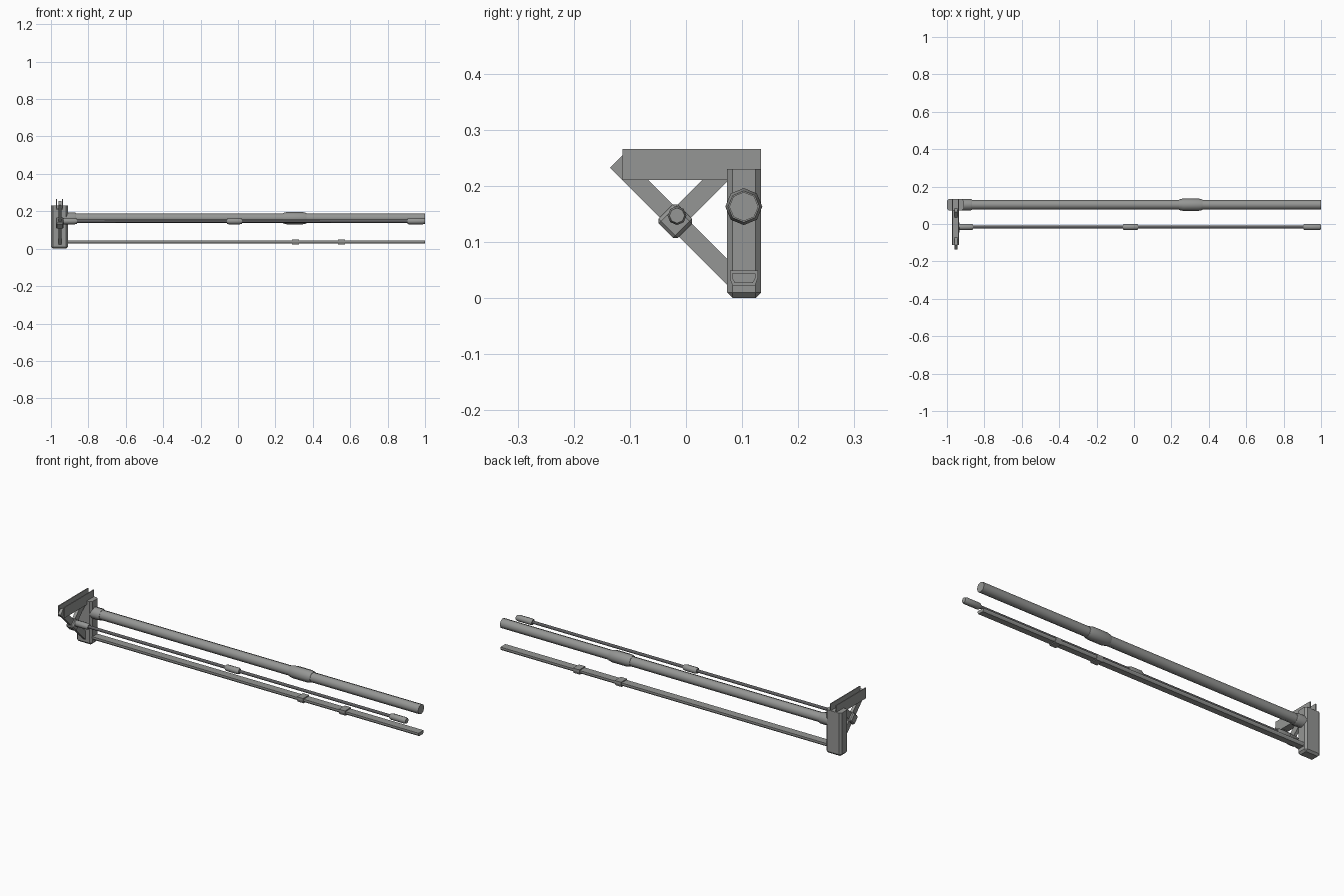
import bpy, bmesh, math
from mathutils import Matrix, Vector

if "Cube" in bpy.data.objects:
    bpy.data.objects.remove(bpy.data.objects["Cube"])


def material(name, rgb):
    m = bpy.data.materials.new(name)
    m.diffuse_color = (*rgb, 1)
    m.use_nodes = True
    m.node_tree.nodes["Principled BSDF"].inputs["Base Color"].default_value = m.diffuse_color
    return m


grey = material("steel_grey", (0.30, 0.305, 0.297))
dark = material("dark_steel", (0.11, 0.11, 0.115))


def finish(name, bm, smooth=False, mat=grey):
    bmesh.ops.recalc_face_normals(bm, faces=bm.faces)
    me = bpy.data.meshes.new(name)
    bm.to_mesh(me)
    bm.free()
    me.materials.append(mat)
    ob = bpy.data.objects.new(name, me)
    bpy.context.collection.objects.link(ob)
    if smooth:
        bpy.ops.object.select_all(action='DESELECT')
        ob.select_set(True)
        bpy.context.view_layer.objects.active = ob
        bpy.ops.object.shade_smooth_by_angle(angle=math.radians(62))
    return ob


def box(name, lo, hi, bevel=0, keep=lambda e: True, tilt=0):
    """Box between two corners, optionally chamfered and turned about x."""
    lo, hi = Vector(lo), Vector(hi)
    mid = (lo + hi) / 2
    bm = bmesh.new()
    bmesh.ops.create_cube(bm, size=1)
    bmesh.ops.scale(bm, vec=hi - lo, verts=bm.verts)
    if bevel:
        bmesh.ops.bevel(bm, geom=[e for e in bm.edges if keep(e)], offset=bevel,
                        segments=1, affect='EDGES')
    bm.transform(Matrix.Translation(mid) @ Matrix.Rotation(tilt, 4, 'X'))
    return finish(name, bm)


def lathe_x(name, stations, y, z, sides, mat=grey):
    """Round part along x from (x, radius) stations."""
    bm = bmesh.new()
    rings = [[bm.verts.new((x, y + r * math.sin(2 * math.pi * i / sides),
                            z + r * math.cos(2 * math.pi * i / sides)))
              for i in range(sides)] for x, r in stations]
    for a, b in zip(rings, rings[1:]):
        for i in range(sides):
            j = (i + 1) % sides
            bm.faces.new((a[i], a[j], b[j], b[i]))
    bm.faces.new(rings[0])
    bm.faces.new(rings[-1])
    return finish(name, bm, smooth=True, mat=mat)


def extrude_profile(name, pts, place):
    """Prism from a 2D profile; place gives the two end positions of a point."""
    bm = bmesh.new()
    ends = [[bm.verts.new(place(p)[k]) for p in pts] for k in (0, 1)]
    n = len(pts)
    for i in range(n):
        j = (i + 1) % n
        bm.faces.new((ends[0][i], ends[0][j], ends[1][j], ends[1][i]))
    for e in ends:
        bm.faces.new(e)
    return finish(name, bm)


# Chamfered upright post, square at the top
box("post", (-1, 0.073, 0), (-0.91, 0.134, 0.23), 0.01,
    lambda e: min(v.co.z for v in e.verts) < 0)

# U-shaped bracket channel, open upward
w, t = 0.019, 0.005
channel = [(-w, .21), (w, .21), (w, .266), (w - t, .266), (w - t, .216),
           (t - w, .216), (t - w, .266), (-w, .266)]
extrude_profile("bracket_channel", channel,
                lambda p: ((-0.955 + p[0], -0.113, p[1]), (-0.955 + p[0], 0.134, p[1])))


# Diagonal flat braces
def brace(name, a, b):
    a, b = Vector((-0.952, *a)), Vector((-0.952, *b))
    m, h = (a + b) / 2, (b - a).length / 2
    box(name, m - Vector((.008, h, .0165)), m + Vector((.008, h, .0165)),
        tilt=math.atan2(b.z - a.z, b.y - a.y))


brace("long_brace", (-0.124, 0.244), (0.095, 0.025))
brace("short_brace", (-0.018, 0.14), (0.077, 0.235))

# Joint block where the braces meet
box("brace_joint", (-0.974, -0.043, 0.113), (-0.932, 0.005, 0.161), 0.006,
    tilt=math.radians(45))

# Main tube with collar and sleeve
TY, TZ = 0.103, 0.163
lathe_x("main_tube", [(-0.93, .026), (1, .026)], TY, TZ, 8)
lathe_x("tube_collar", [(-0.93, .031), (-0.875, .031), (-0.866, .028)], TY, TZ, 8)
lathe_x("tube_sleeve", [(.24, .028), (.262, .033), (.345, .033), (.367, .028)], TY, TZ, 8)

# Thin dark rod with three couplings
RY, RZ = -0.016, 0.147
lathe_x("thin_rod", [(-0.95, .009), (0.99, .009)], RY, RZ, 6, dark)
for i, (a, b) in enumerate([(-0.94, -0.86), (-0.058, 0.022), (0.906, 1.0)]):
    lathe_x(f"rod_coupling_{i + 1}", [(a, .0135), (a + .008, .0168),
                                      (b - .012, .0168), (b, .0135)], RY, RZ, 8)


# Lower rail with two clips, narrower underneath
def rail(name, x0, x1, half, z0, z1):
    pts = [(-half, z1), (half, z1), (half, (z0 + z1) / 2), (half - .005, z0),
           (.005 - half, z0), (-half, (z0 + z1) / 2)]
    extrude_profile(name, pts, lambda p: ((x0, TY + p[0], p[1]), (x1, TY + p[0], p[1])))


rail("lower_rail", -0.93, 1, .021, .027, .044)
rail("rail_clip_1", .29, .327, .025, .022, .049)
rail("rail_clip_2", .535, .572, .025, .022, .049)
